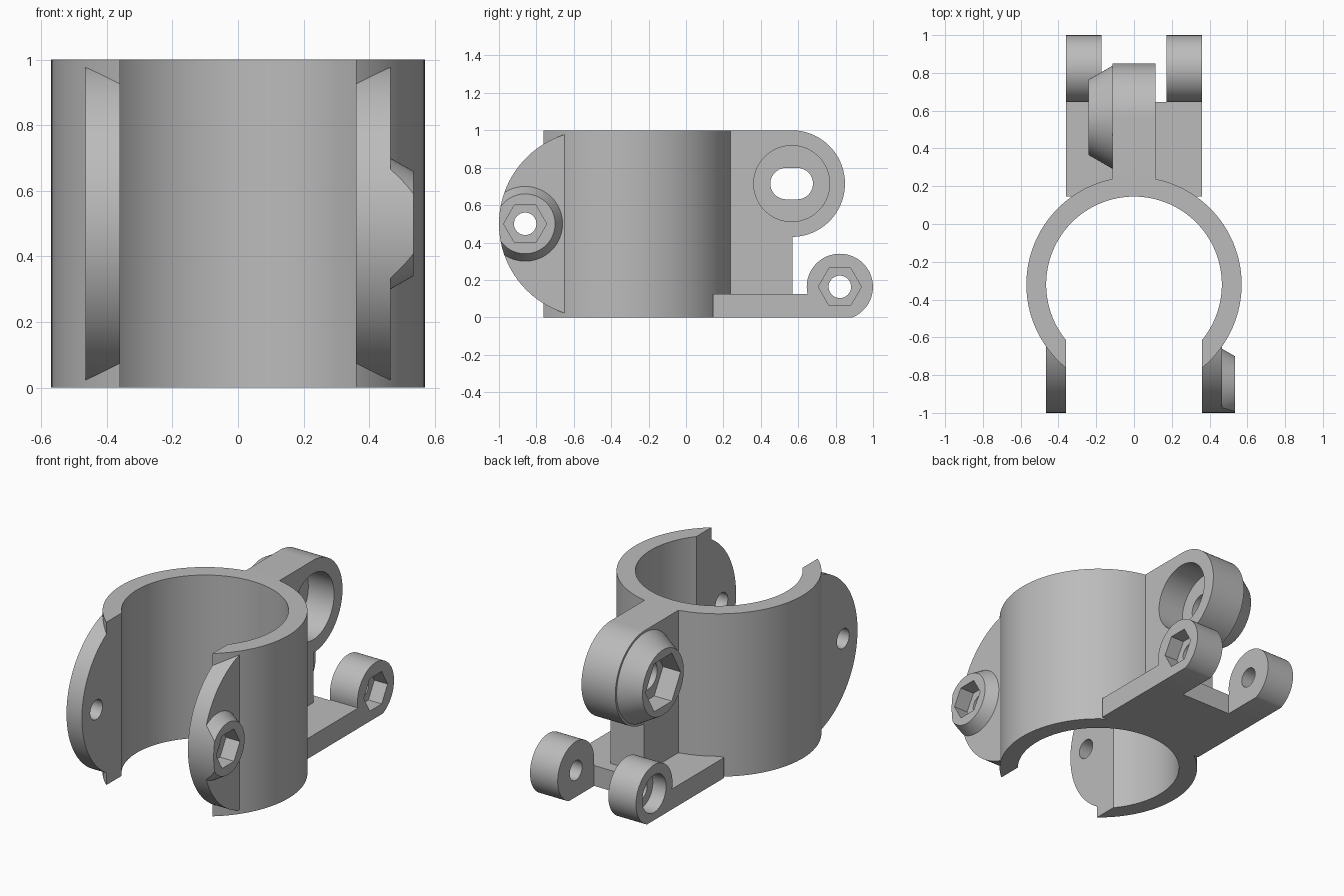
import bpy, bmesh
from math import cos, sin, pi, radians

default = bpy.data.objects.get("Cube")
if default:
    bpy.data.objects.remove(default, do_unlink=True)

grey = bpy.data.materials.new("plain_grey")
grey.use_nodes = True
grey.diffuse_color = (0.5, 0.5, 0.5, 1)
grey.node_tree.nodes["Principled BSDF"].inputs["Base Color"].default_value = (0.5, 0.5, 0.5, 1)


def arc(c, r, start=0, end=360, n=96):
    """Points on an arc; a full turn leaves out the repeated last point."""
    full = end - start == 360
    steps = n if full else n - 1
    angles = [radians(start + (end - start) * i / steps) for i in range(n)]
    return [(c[0] + r * cos(a), c[1] + r * sin(a)) for a in angles]


def loft(name, lower, upper):
    """Closed solid between two matching loops."""
    bm = bmesh.new()
    a = [bm.verts.new(p) for p in lower]
    b = [bm.verts.new(p) for p in upper]
    bm.faces.new(a)
    bm.faces.new(b)
    for i in range(len(a)):
        j = (i + 1) % len(a)
        bm.faces.new((a[i], a[j], b[j], b[i]))
    bmesh.ops.recalc_face_normals(bm, faces=bm.faces)
    mesh = bpy.data.meshes.new(name)
    bm.to_mesh(mesh)
    bm.free()
    mesh.materials.append(grey)
    ob = bpy.data.objects.new(name, mesh)
    bpy.context.collection.objects.link(ob)
    return ob


def along_x(name, profile, x0, x1, end_profile=None):
    return loft(name, [(x0, y, z) for y, z in profile],
                [(x1, y, z) for y, z in end_profile or profile])


def along_z(name, profile, z0, z1):
    return loft(name, [(x, y, z0) for x, y in profile], [(x, y, z1) for x, y in profile])


def rect(u0, u1, v0, v1):
    return [(u0, v0), (u1, v0), (u1, v1), (u0, v1)]


cutters = []


def cutter(ob):
    ob.hide_render = True
    cutters.append(ob)
    return ob


def carve(ob, *tools, operation='DIFFERENCE'):
    bpy.context.view_layer.objects.active = ob
    for tool in tools:
        mod = ob.modifiers.new("carve", 'BOOLEAN')
        mod.operation, mod.solver, mod.object = operation, 'EXACT', tool
        bpy.ops.object.modifier_apply(modifier=mod.name)
    return ob


# Shared centres
RING, EAR, BOLT = (0, -0.32), (-0.5, 0.5), (-0.86, 0.5)
PIVOT, PIN = (0.565, 0.715), (0.8225, 0.163)
INNER, OUTER, GAP, EAR_X = 0.465, 0.57, 0.36, 0.465

# Shared cutters
bore = cutter(along_z("bore_cutter", arc(RING, INNER, n=128), -0.1, 1.1))
barrel = cutter(along_z("barrel_cutter", arc(RING, OUTER, n=128), -0.1, 1.1))
opening = cutter(along_z("opening_cutter", rect(-GAP, GAP, -1.2, -0.4), -0.2, 1.2))
bolt_hole = cutter(along_x("bolt_cutter", arc(BOLT, 0.06, n=40), -1, 1))
bolt_hex = cutter(along_x("bolt_hex_cutter", arc(BOLT, 0.115, n=6), 0.44, 0.7))
pin_hole = cutter(along_x("pin_cutter", arc(PIN, 0.06, n=40), -1, 1))
pin_hex = cutter(along_x("pin_hex_cutter", arc(PIN, 0.115, n=6), 0.27, 0.5))
pin_recess = cutter(along_x("pin_recess_cutter", arc(PIN, 0.115, n=48), -0.5, -0.27))

# Open clamp ring
parts = [carve(along_z("clamp_ring", arc(RING, OUTER, n=128), 0, 1), bore, opening)]

# Two clamping ears in front
for side, sx in (("left", 1), ("right", -1)):
    ear = along_x(side + "_ear", arc(EAR, 0.5, n=128), sx * GAP, sx * EAR_X)
    carve(ear, barrel, bolt_hole)
    if sx > 0:
        carve(ear, bolt_hex)
    parts.append(ear)

# Tapered bolt seat, trimmed to the ear outline
ear_trim = cutter(along_x("ear_trim", arc(EAR, 0.5, n=128), 0.3, 0.8))
seat = along_x("bolt_seat", arc(BOLT, 0.2), EAR_X, 0.535, arc(BOLT, 0.16))
carve(seat, ear_trim, operation='INTERSECT')
parts.append(carve(seat, bolt_hex, bolt_hole))

# Rear arm with rounded end, recess on one face and nut pocket on the other
slot = cutter(along_x("slot_cutter",
                      arc((PIVOT[0] + 0.03, PIVOT[1]), 0.084, -90, 90, 24)
                      + arc((PIVOT[0] - 0.03, PIVOT[1]), 0.084, 90, 270, 24), -1, 1))
recess = cutter(along_x("recess_cutter", arc(PIVOT, 0.203), -0.06, 0.3))
nut_hex = cutter(along_x("nut_cutter", arc(PIVOT, 0.17, n=6), -0.4, -0.12))
arm = along_x("rear_arm", [(0.1, 0.125), (0.57, 0.125)] + arc(PIVOT, 0.285, -89, 90, 64)
              + [(0.1, 1)], -0.115, 0.115)
parts.append(carve(arm, barrel, recess, slot))
nut_seat = along_x("arm_nut_seat", arc(PIVOT, 0.272), -0.115, -0.24, arc(PIVOT, 0.2))
parts.append(carve(nut_seat, nut_hex, slot))

# Flat base plate behind the ring
base = along_z("base_plate", rect(-0.36, 0.36, 0.145, 0.645), 0, 0.125)
parts.append(carve(base, barrel))

# Fork lugs
lug = [(0.645, 0), (0.89, 0)] + arc(PIN, 0.177, -66, 192, 72) + [(0.645, 0.125)]
for side, sx, pocket in (("left", 1, pin_hex), ("right", -1, pin_recess)):
    fork = along_x(side + "_fork_lug", lug, sx * 0.172, sx * 0.36)
    parts.append(carve(fork, pocket, pin_hole))

for ob in cutters:
    bpy.data.objects.remove(ob, do_unlink=True)

# Smooth curved walls, keep edges crisp
bpy.ops.object.select_all(action='DESELECT')
for ob in parts:
    ob.select_set(True)
bpy.context.view_layer.objects.active = parts[0]
bpy.ops.object.shade_smooth_by_angle(angle=radians(25))
